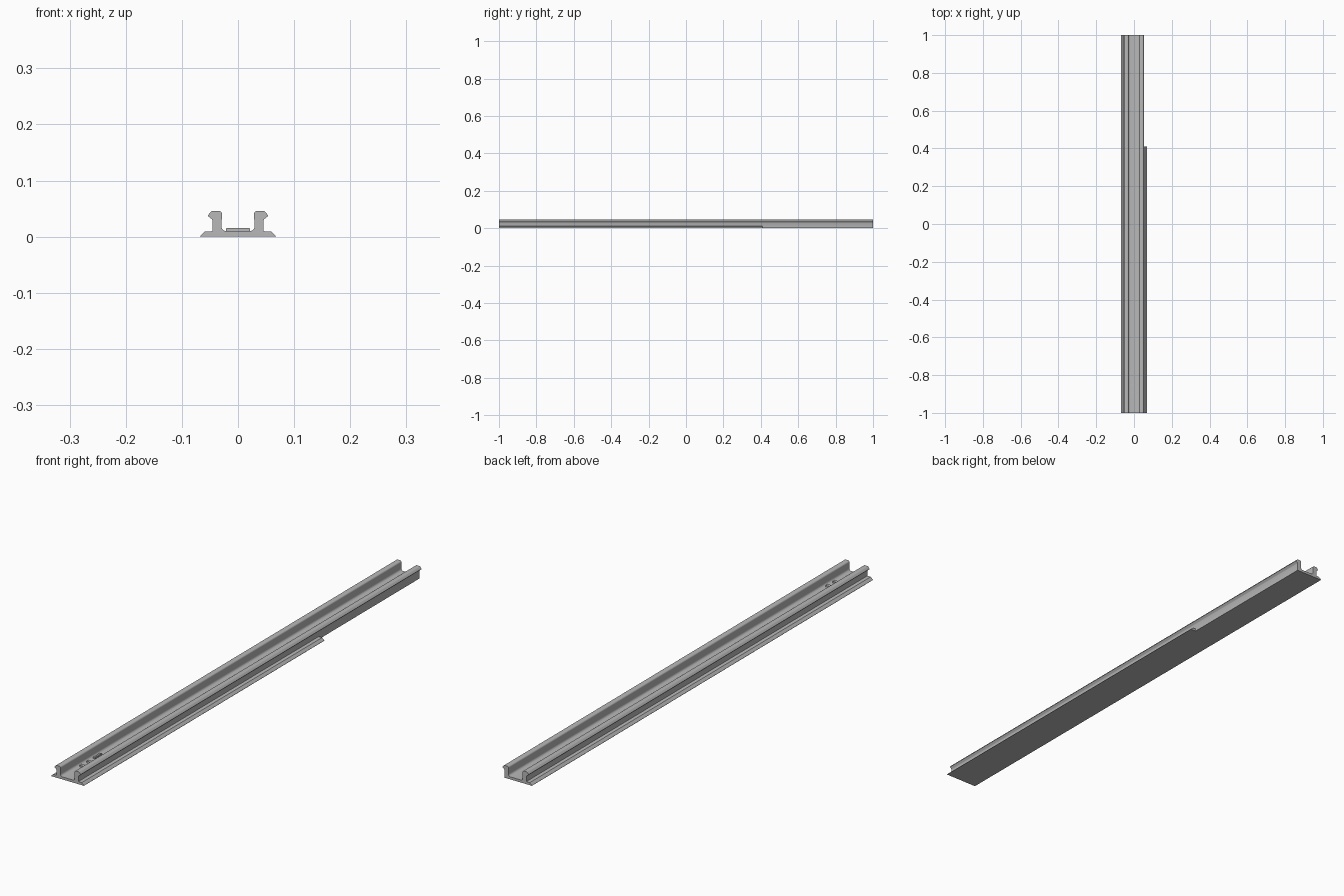
import bpy, bmesh
from math import sin, cos, radians

cube = bpy.data.objects.get("Cube")
if cube:
    bpy.data.objects.remove(cube)

HALF = 1.0      # half length of the rail
FLOOR = 0.0095  # height of the base plate
WEB = 0.0455    # outer face of each upright
NOTCH = 0.41    # where the left flange stops

grey = bpy.data.materials.new("rail grey")
grey.use_nodes = True
colour = (0.48, 0.48, 0.48, 1)
grey.diffuse_color = colour
grey.node_tree.nodes["Principled BSDF"].inputs["Base Color"].default_value = colour


def arc(cx, cz, r, start, end, steps=5):
    angles = [radians(start + (end - start) * i / steps) for i in range(steps + 1)]
    return [(cx + r * cos(a), cz + r * sin(a)) for a in angles]


def extrude_profile(name, points, y0, y1):
    """Closed x-z outline swept along y."""
    bm = bmesh.new()
    face = bm.faces.new([bm.verts.new((x, y0, z)) for x, z in points])
    swept = bmesh.ops.extrude_face_region(bm, geom=[face])
    verts = [v for v in swept["geom"] if isinstance(v, bmesh.types.BMVert)]
    bmesh.ops.translate(bm, verts=verts, vec=(0, y1 - y0, 0))
    bmesh.ops.recalc_face_normals(bm, faces=bm.faces)
    mesh = bpy.data.meshes.new(name)
    bm.to_mesh(mesh)
    bm.free()
    mesh.materials.append(grey)
    obj = bpy.data.objects.new(name, mesh)
    bpy.context.collection.objects.link(obj)
    bpy.ops.object.select_all(action="DESELECT")
    obj.select_set(True)
    bpy.context.view_layer.objects.active = obj
    bpy.ops.object.shade_smooth_by_angle(angle=radians(30))
    return obj


# Upright with its hooked head, from the channel floor over to the outer face
upright = arc(0.0205, FLOOR + 0.009, 0.009, -90, 0)
upright += arc(0.0345, 0.040, 0.006, 180, 90, 4)
upright += arc(0.0455, 0.043, 0.003, 90, 45, 3)
upright += arc(0.0515, 0.0375, 0.002, 45, -45, 3)
upright += [(WEB + 0.001, 0.031), (WEB, 0.029)]

# Flange with a small root fillet and a sloping edge
flange = arc(WEB + 0.002, FLOOR + 0.002, 0.002, 180, 270, 3)
flange += [(0.0585, FLOOR), (0.0675, 0.001), (0.0675, 0)]


def mirrored(points):
    return [(-x, z) for x, z in reversed(points)]


# Main rail: both uprights, floor and the full-length right flange
rail = mirrored(upright + flange) + upright + [(WEB, 0)]
extrude_profile("rail_body", rail, -HALF, HALF)

# Shorter left flange
extrude_profile("left_flange", flange + [(WEB, 0)], -HALF, NOTCH)


# Low raised pads on the channel floor near the front
def pad(name, x, w, y, length):
    top = 0.015
    outline = [(x - w, FLOOR - 0.001), (x - w, top - 0.001), (x - w + 0.001, top),
               (x + w - 0.001, top), (x + w, top - 0.001), (x + w, FLOOR - 0.001)]
    extrude_profile(name, outline, y, y + length)


pad("front_cross_pad", 0, 0.021, -0.90, 0.012)
pad("rear_cross_pad", 0, 0.021, -0.86, 0.012)
pad("long_pad", -0.017, 0.004, -0.82, 0.04)
